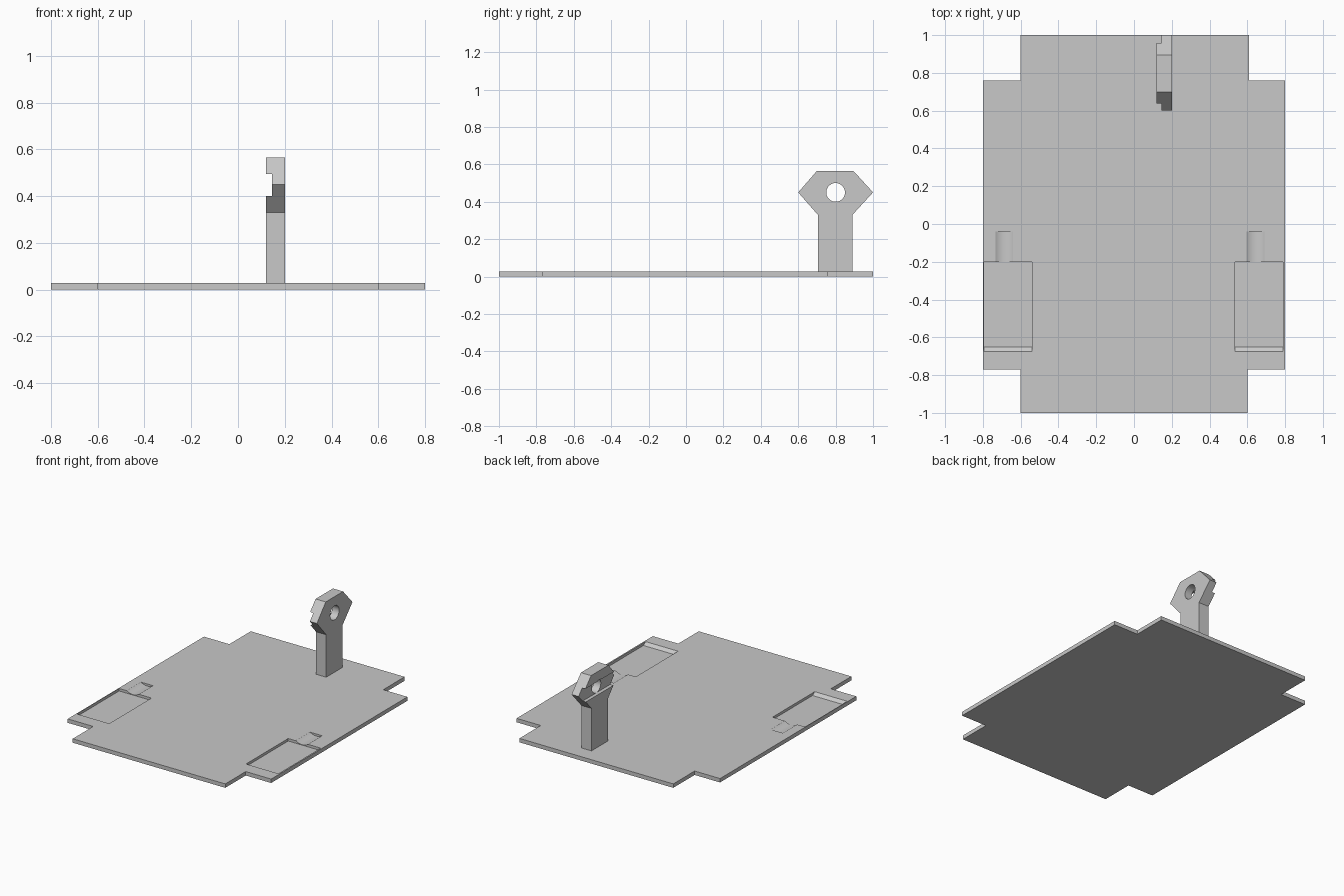
import bpy
import bmesh
from mathutils import Matrix, Vector

default = bpy.data.objects.get("Cube")
if default:
    bpy.data.objects.remove(default, do_unlink=True)

grey = bpy.data.materials.new("plain grey")
grey.use_nodes = True
colour = (0.58, 0.58, 0.58, 1)
grey.diffuse_color = colour
grey.node_tree.nodes["Principled BSDF"].inputs["Base Color"].default_value = colour

TOP = 0.028  # upper surface of the base plate


def finish(name, bm):
    """Turn a bmesh into a linked grey object."""
    bmesh.ops.recalc_face_normals(bm, faces=bm.faces)
    mesh = bpy.data.meshes.new(name)
    bm.to_mesh(mesh)
    bm.free()
    mesh.materials.append(grey)
    obj = bpy.data.objects.new(name, mesh)
    bpy.context.collection.objects.link(obj)
    return obj


def prism(name, points, offset):
    """Extrude a closed outline along an offset vector."""
    bm = bmesh.new()
    face = bm.faces.new([bm.verts.new(p) for p in points])
    result = bmesh.ops.extrude_face_region(bm, geom=[face])
    verts = [v for v in result["geom"] if isinstance(v, bmesh.types.BMVert)]
    bmesh.ops.translate(bm, verts=verts, vec=Vector(offset))
    return finish(name, bm)


def cylinder(name, radius, length, centre, axis, sides):
    bm = bmesh.new()
    turn = Matrix.Rotation(1.5707963, 4, axis)
    bmesh.ops.create_cone(bm, cap_ends=True, segments=sides, radius1=radius,
                          radius2=radius, depth=length,
                          matrix=Matrix.Translation(centre) @ turn)
    return finish(name, bm)


def cut(target, cutter):
    """Subtract the cutter from the target and remove the cutter."""
    cutter.hide_render = True
    mod = target.modifiers.new("cut", "BOOLEAN")
    mod.operation = "DIFFERENCE"
    mod.solver = "EXACT"
    mod.object = cutter
    bpy.context.view_layer.objects.active = target
    bpy.ops.object.modifier_apply(modifier=mod.name)
    bpy.data.objects.remove(cutter, do_unlink=True)


# Base plate with notched corners
outline = [(-0.6, -1), (0.6, -1), (0.6, -0.77), (0.8, -0.77),
           (0.8, 0.76), (0.61, 0.76), (0.61, 1), (-0.6, 1),
           (-0.6, 0.76), (-0.8, 0.76), (-0.8, -0.77), (-0.6, -0.77)]
plate = prism("base_plate", [(x, y, 0) for x, y in outline], (0, 0, TOP))

# Two sunken pockets with a sloped front end, each with a rounded finger groove
pocket = [(-0.2, 0.01), (-0.2, 0.06), (-0.675, 0.06), (-0.675, TOP), (-0.65, 0.01)]
for x in (-0.795, 0.535):
    cut(plate, prism("pocket_cutter", [(x, y, z) for y, z in pocket], (0.255, 0, 0)))
    cut(plate, cylinder("groove_cutter", 0.083, 0.26, (x + 0.108, -0.17, 0.096), "X", 96))

# Upright lug with a hexagonal head
profile = [(0.705, 0.02), (0.705, 0.33), (0.6, 0.45), (0.7, 0.565),
           (0.895, 0.565), (1, 0.45), (0.89, 0.33), (0.89, 0.02)]
lug = prism("upright_lug", [(0.12, y, z) for y, z in profile], (0.08, 0, 0))

# Round hole through the head and a channel along its side
cut(lug, cylinder("hole_cutter", 0.05, 0.3, (0.16, 0.8, 0.45), "Y", 48))
channel = [(0.1, 0.4), (0.145, 0.4), (0.145, 0.495), (0.1, 0.495)]
cut(lug, prism("channel_cutter", [(x, 0.5, z) for x, z in channel], (0, 0.6, 0)))

# Smooth the round cuts while keeping crisp edges
for obj in (plate, lug):
    bpy.ops.object.select_all(action="DESELECT")
    obj.select_set(True)
    bpy.context.view_layer.objects.active = obj
    bpy.ops.object.shade_smooth_by_angle(angle=0.4)
